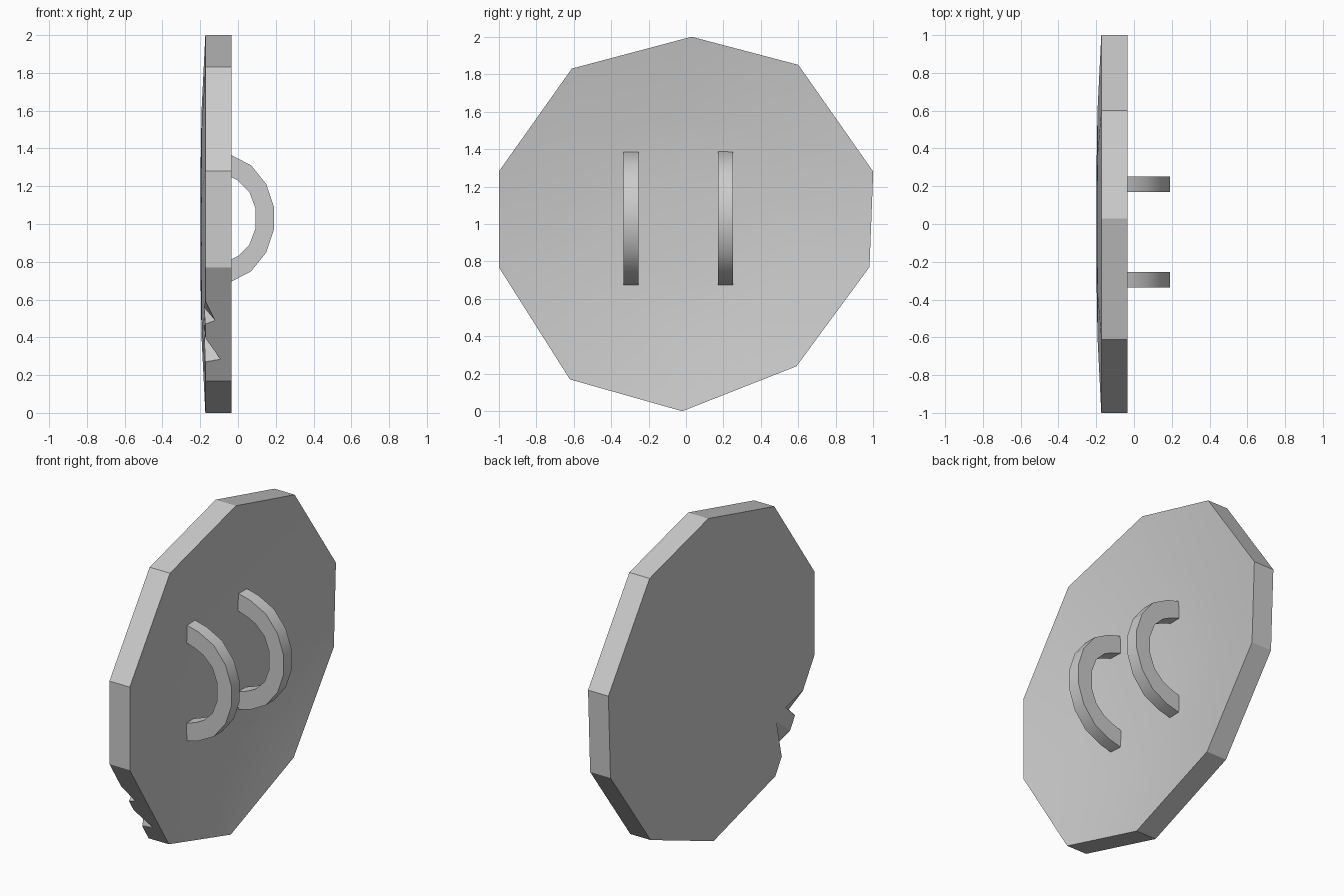
import bpy, bmesh
from mathutils import Vector

if "Cube" in bpy.data.objects:
    bpy.data.objects.remove(bpy.data.objects["Cube"])


def finish(bm, name):
    bmesh.ops.recalc_face_normals(bm, faces=bm.faces)
    me = bpy.data.meshes.new(name)
    bm.to_mesh(me)
    bm.free()
    ob = bpy.data.objects.new(name, me)
    bpy.context.collection.objects.link(ob)
    return ob


def smooth(ob):
    bpy.ops.object.select_all(action='DESELECT')
    ob.select_set(True)
    bpy.context.view_layer.objects.active = ob
    bpy.ops.object.shade_smooth_by_angle(angle=0.5)


# Shield plate: uneven ten-sided outline, dished inside and gently domed outside
outline = [(0.03, 2.0), (0.6, 1.85), (1.0, 1.28), (0.98, 0.77), (0.59, 0.24),
           (-0.02, 0.0), (-0.62, 0.17), (-1.0, 0.77), (-1.0, 1.28), (-0.61, 1.83)]
rings = [(-0.125, 0.25), (-0.105, 0.6), (-0.035, 1.0),
         (-0.173, 1.0), (-0.193, 0.6), (-0.199, 0.25)]
bm = bmesh.new()
loops = [[bm.verts.new((x, y * s, 1 + (z - 1) * s)) for y, z in outline] for x, s in rings]
for a, b in zip(loops, loops[1:]):
    for i in range(10):
        j = (i + 1) % 10
        bm.faces.new((a[i], a[j], b[j], b[i]))
bm.faces.new(loops[0])
bm.faces.new(loops[-1])
bmesh.ops.triangulate(bm, faces=[f for f in bm.faces if len(f.verts) == 4
                                 and abs(f.calc_area()) > 0 and
                                 len({round(v.co.x, 3) for v in f.verts}) == 2])
plate = finish(bm, "shield_plate")

# Battle notches cut into the lower outer edge
notches = [
    [(-.175, -.89, .60), (-.185, -.70, .565), (-.175, -.81, .47), (-.12, -.82, .49)],
    [(-.175, -.765, .40), (-.19, -.61, .53), (-.175, -.68, .27), (-.09, -.69, .285)],
]
for k, pts in enumerate(notches):
    bm = bmesh.new()
    for p in pts:
        bm.verts.new(p)
        bm.verts.new(Vector(p) + Vector((-.08, -.07, -.044)))
    res = bmesh.ops.convex_hull(bm, input=bm.verts)
    loose = [v for v in bm.verts if not v.link_faces]
    bmesh.ops.delete(bm, geom=loose, context='VERTS')
    cutter = finish(bm, f"notch_cutter_{k + 1}")
    cutter.hide_render = True
    mod = plate.modifiers.new("notch", 'BOOLEAN')
    mod.operation = 'DIFFERENCE'
    mod.solver = 'EXACT'
    mod.object = cutter
    bpy.context.view_layer.objects.active = plate
    bpy.ops.object.modifier_apply(modifier=mod.name)
    bpy.data.objects.remove(cutter)
smooth(plate)

# Two curved arm grips: half profile mirrored about z = 1.03
outer = [(-.122, .358), (-.035, .335), (.07, .28), (.15, .18), (.19, .06)]
inner = [(-.122, .25), (-.05, .225), (0, .20), (.06, .14), (.092, .055)]


def full(half):
    return half + [(x, -z) for x, z in reversed(half)]


def grip(name, y0, y1):
    bm = bmesh.new()
    rails = [[bm.verts.new((x, y, 1.03 + z)) for x, z in full(h)]
             for h, y in ((outer, y0), (outer, y1), (inner, y1), (inner, y0))]
    for k in range(4):
        a, b = rails[k], rails[(k + 1) % 4]
        for i in range(len(a) - 1):
            bm.faces.new((a[i], a[i + 1], b[i + 1], b[i]))
    for end in (0, -1):
        bm.faces.new([r[end] for r in rails])
    smooth(finish(bm, name))


grip("arm_grip_left", -0.335, -0.255)
grip("arm_grip_right", 0.17, 0.25)
